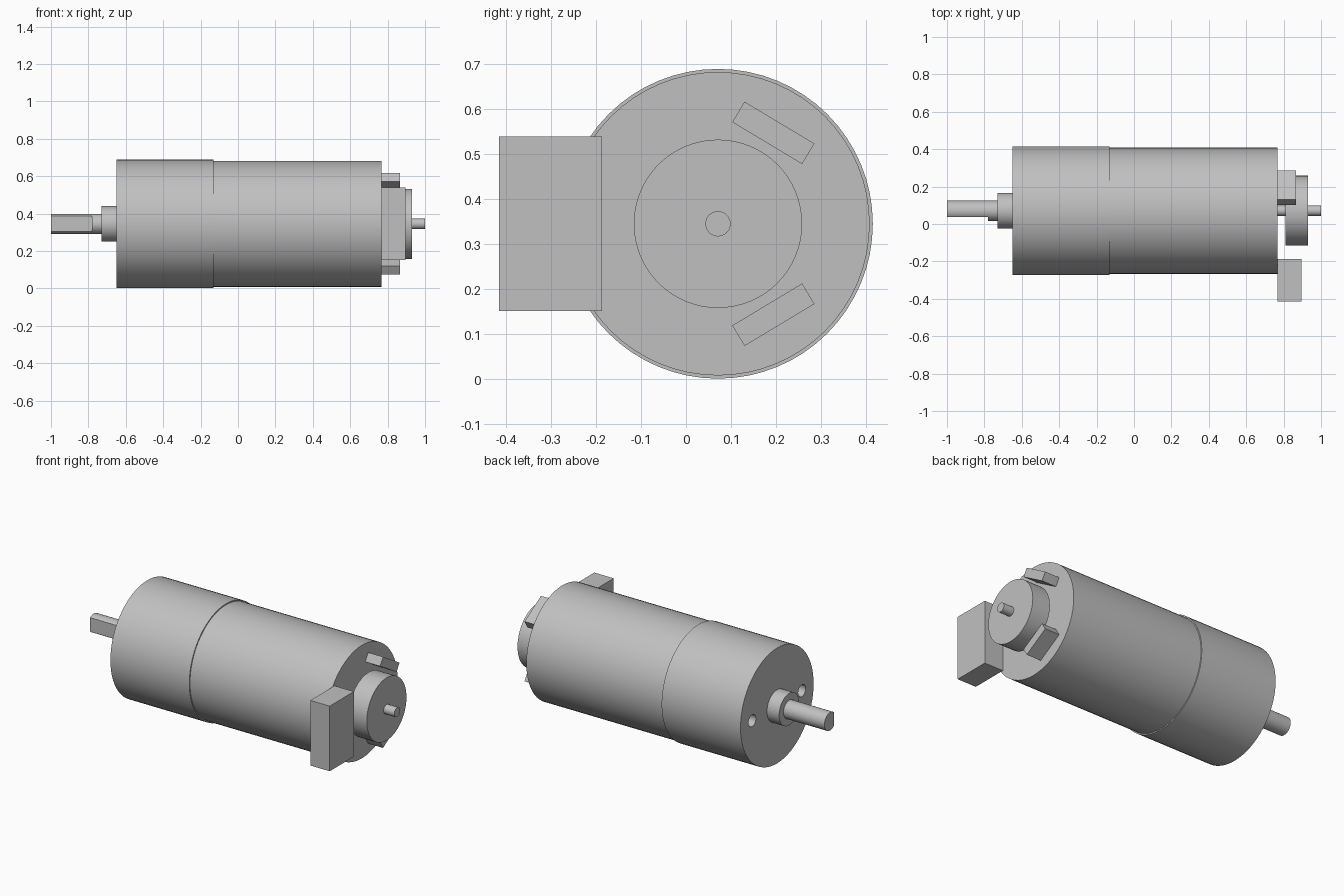
import bpy, bmesh, math
from mathutils import Vector, Matrix

if "Cube" in bpy.data.objects:
    bpy.data.objects.remove(bpy.data.objects["Cube"], do_unlink=True)

AXIS_Y, AXIS_Z = 0.071, 0.345   # motor axis, running along x

metal = bpy.data.materials.new("grey metal")
metal.use_nodes = True
metal.diffuse_color = (0.53, 0.53, 0.53, 1)
metal.node_tree.nodes["Principled BSDF"].inputs["Base Color"].default_value = metal.diffuse_color


def finish(name, bm):
    bmesh.ops.recalc_face_normals(bm, faces=bm.faces)
    mesh = bpy.data.meshes.new(name)
    bm.to_mesh(mesh)
    bm.free()
    mesh.materials.append(metal)
    obj = bpy.data.objects.new(name, mesh)
    bpy.context.collection.objects.link(obj)
    smooth(obj)
    return obj


def smooth(obj):
    bpy.ops.object.select_all(action='DESELECT')
    obj.select_set(True)
    bpy.context.view_layer.objects.active = obj
    bpy.ops.object.shade_smooth_by_angle(angle=math.radians(30))


def cylinder(name, x0, x1, radius, sides=64, dy=0, flat=None):
    """Cylinder along x; flat cuts a D profile at that distance on the -y side."""
    bm = bmesh.new()
    place = Matrix.Translation(((x0 + x1) / 2, AXIS_Y + dy, AXIS_Z)) @ Matrix.Rotation(math.pi / 2, 4, 'Y')
    bmesh.ops.create_cone(bm, cap_ends=True, segments=sides, radius1=radius,
                          radius2=radius, depth=x1 - x0, matrix=place)
    if flat:
        cut = bmesh.ops.bisect_plane(bm, geom=bm.verts[:] + bm.edges[:] + bm.faces[:],
                                     plane_co=Vector((0, AXIS_Y - flat, 0)),
                                     plane_no=Vector((0, -1, 0)), clear_outer=True)
        bmesh.ops.holes_fill(bm, edges=[e for e in bm.edges if e.is_boundary], sides=0)
    return finish(name, bm)


def block(name, centre, size, tilt=0):
    bm = bmesh.new()
    place = Matrix.Translation(centre) @ Matrix.Rotation(tilt, 4, 'X') @ Matrix.Diagonal((*size, 1))
    bmesh.ops.create_cube(bm, size=1, matrix=place)
    return finish(name, bm)


# Gearbox with two blind mounting holes either side of the shaft
gearbox = cylinder("gearbox", -0.65, -0.13, 0.344)
for dy in (-0.234, 0.234):
    cutter = cylinder("hole_cutter", -0.75, -0.53, 0.035, 32, dy)
    cutter.hide_render = True
    mod = gearbox.modifiers.new("mounting_hole", 'BOOLEAN')
    mod.operation, mod.solver, mod.object = 'DIFFERENCE', 'EXACT', cutter
    bpy.context.view_layer.objects.active = gearbox
    bpy.ops.object.modifier_apply(modifier=mod.name)
    bpy.data.objects.remove(cutter, do_unlink=True)
smooth(gearbox)

# Motor can
cylinder("motor_can", -0.13, 0.767, 0.337)

# Output boss and shaft with a flat along its end
cylinder("output_boss", -0.73, -0.65, 0.095)
cylinder("output_shaft_base", -0.78, -0.73, 0.054, 32)
cylinder("output_shaft", -1.0, -0.78, 0.054, 32, flat=0.034)

# Rear shaft carrying the encoder disc
cylinder("rear_shaft", 0.767, 1.0, 0.028, 32)
cylinder("encoder_disc", 0.81, 0.93, 0.187)

# Connector housing and the two angled terminals
block("connector", (0.831, -0.301, AXIS_Z), (0.128, 0.228, 0.388))
for side, label in ((1, "upper"), (-1, "lower")):
    block(label + "_terminal", (0.816, 0.194, AXIS_Z + side * 0.202),
          (0.098, 0.181, 0.053), side * math.radians(-31))
